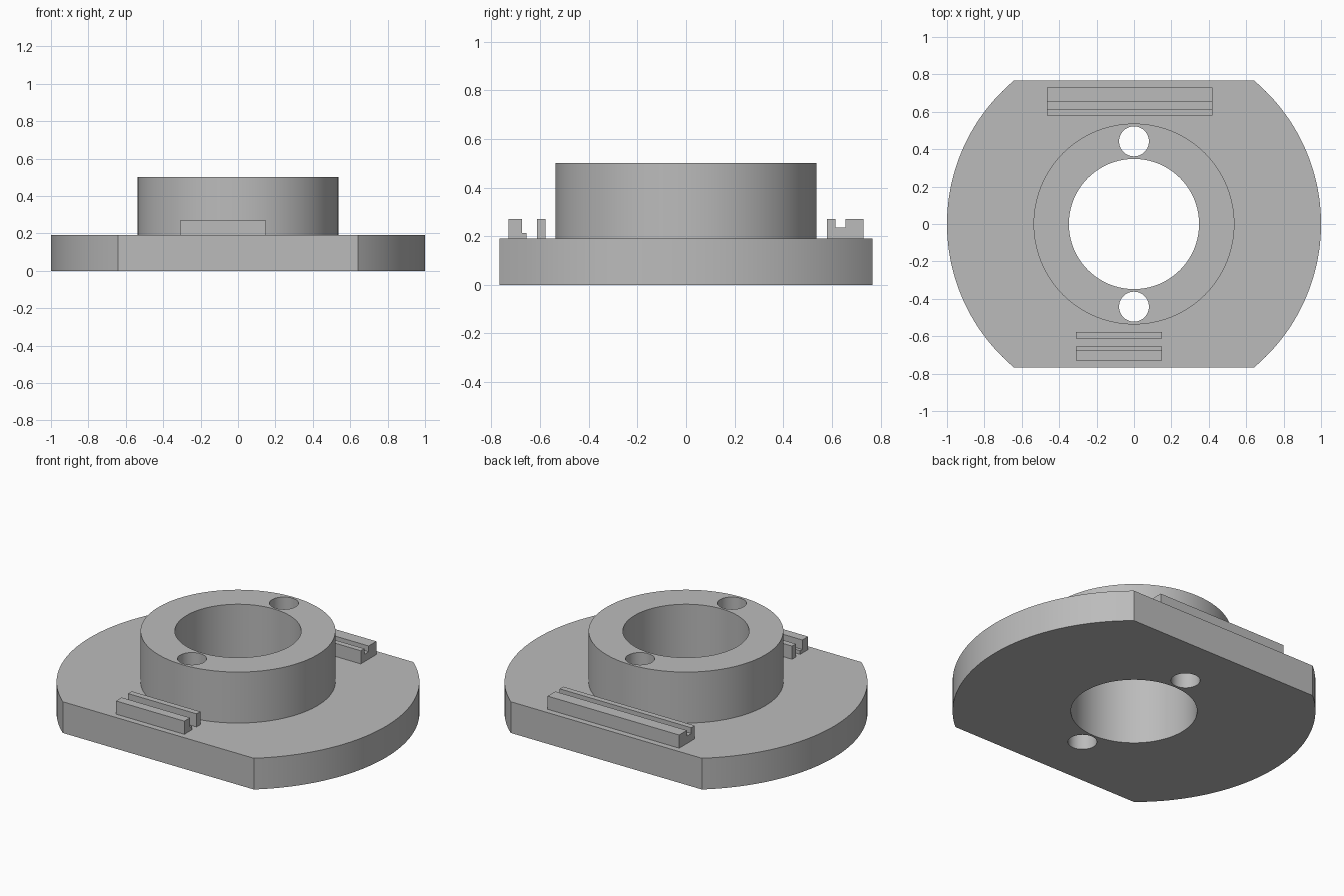
import bpy
import bmesh
from math import asin, cos, sin, pi, radians

cube = bpy.data.objects.get("Cube")
if cube:
    bpy.data.objects.remove(cube, do_unlink=True)

grey = bpy.data.materials.new("plain_grey")
grey.use_nodes = True
colour = (0.5, 0.5, 0.5, 1)
grey.diffuse_color = colour
grey.node_tree.nodes["Principled BSDF"].inputs["Base Color"].default_value = colour

BASE_TOP = 0.19
HUB_TOP = 0.5
FLAT_Y = 0.766


def prism(name, points, offset):
    """Extrude a closed outline by an offset vector."""
    bm = bmesh.new()
    face = bm.faces.new([bm.verts.new(p) for p in points])
    moved = bmesh.ops.extrude_face_region(bm, geom=[face])["geom"]
    verts = [v for v in moved if isinstance(v, bmesh.types.BMVert)]
    bmesh.ops.translate(bm, verts=verts, vec=offset)
    bmesh.ops.recalc_face_normals(bm, faces=bm.faces[:])
    mesh = bpy.data.meshes.new(name)
    bm.to_mesh(mesh)
    bm.free()
    mesh.materials.append(grey)
    obj = bpy.data.objects.new(name, mesh)
    bpy.context.collection.objects.link(obj)
    return obj


def cylinder(name, radius, y, low, high, sides):
    ring = [(radius * cos(2 * pi * i / sides), y + radius * sin(2 * pi * i / sides), low)
            for i in range(sides)]
    return prism(name, ring, (0, 0, high - low))


def combine(target, tool, operation):
    """Apply a boolean and discard the tool object."""
    mod = target.modifiers.new("boolean", 'BOOLEAN')
    mod.operation = operation
    mod.solver = 'EXACT'
    mod.object = tool
    bpy.context.view_layer.update()
    graph = bpy.context.evaluated_depsgraph_get()
    mesh = bpy.data.meshes.new_from_object(target.evaluated_get(graph))
    target.modifiers.clear()
    target.data = mesh
    bpy.data.objects.remove(tool, do_unlink=True)


# Round base plate with flat front and back
half = asin(FLAT_Y)
steps = 64
arc = [-half + 2 * half * i / steps for i in range(steps + 1)]
outline = [(cos(a + turn), sin(a + turn), 0) for turn in (0, pi) for a in arc]
body = prism("flanged_hub", outline, (0, 0, BASE_TOP))

# Raised hub, central bore and two through holes
combine(body, cylinder("hub", 0.537, 0, 0.1, HUB_TOP, 128), 'UNION')
combine(body, cylinder("bore", 0.348, 0, -0.1, 0.7, 128), 'DIFFERENCE')
for y in (-0.442, 0.442):
    combine(body, cylinder("hole", 0.08, y, -0.1, 0.7, 64), 'DIFFERENCE')

bpy.ops.object.select_all(action='DESELECT')
body.select_set(True)
bpy.context.view_layer.objects.active = body
bpy.ops.object.shade_smooth_by_angle(angle=radians(30))


# Rails extruded along x from their end profiles
def rail(name, x_start, x_end, profile):
    return prism(name, [(x_start, y, z) for y, z in profile], (x_end - x_start, 0, 0))


FOOT = BASE_TOP - 0.01
TOP = 0.27
rail("front_outer_rail", -0.31, 0.15,
     [(-0.73, FOOT), (-0.655, FOOT), (-0.655, 0.212), (-0.675, 0.212),
      (-0.675, TOP), (-0.73, TOP)])
rail("front_inner_rail", -0.31, 0.15,
     [(-0.613, FOOT), (-0.577, FOOT), (-0.577, TOP), (-0.613, TOP)])
rail("back_grooved_rail", -0.465, 0.42,
     [(0.58, FOOT), (0.73, FOOT), (0.73, TOP), (0.656, TOP),
      (0.656, 0.235), (0.614, 0.235), (0.614, TOP), (0.58, TOP)])
